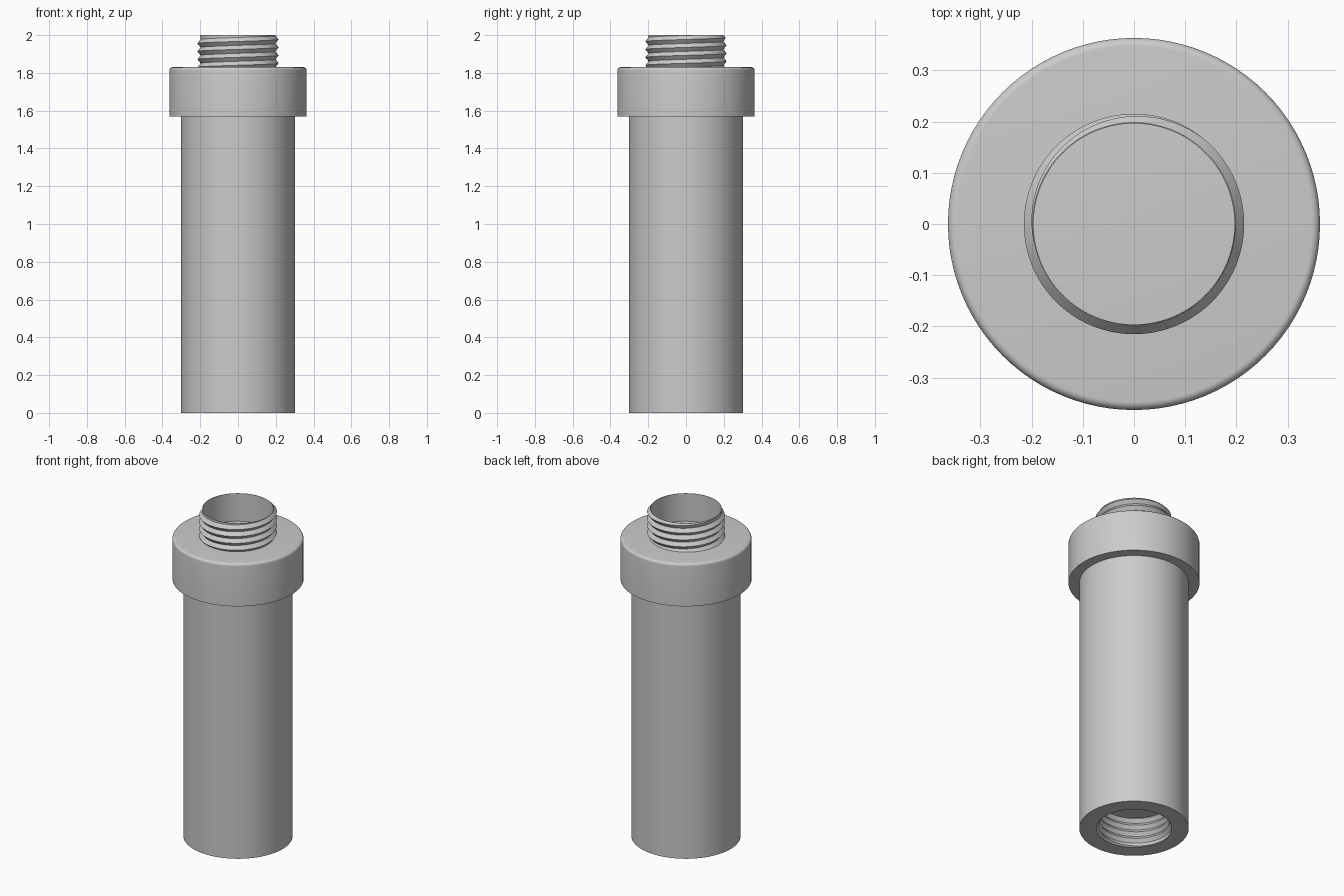
import bpy, bmesh, math

if "Cube" in bpy.data.objects:
    bpy.data.objects.remove(bpy.data.objects["Cube"])

SEG = 96


def surface(name, rows, point, flip=False, angle=30):
    """Revolve rows around z; point(k, t) gives (radius, z), t = turn fraction."""
    bm = bmesh.new()
    grid = []
    for k in range(rows):
        ring = []
        for i in range(SEG + 1):
            t = i / SEG
            r, z = point(k, t)
            a = t * math.tau
            ring.append(bm.verts.new((r * math.cos(a), r * math.sin(a), z)))
        grid.append(ring)
    for k in range(rows - 1):
        for i in range(SEG):
            f = [grid[k][i], grid[k][i + 1], grid[k + 1][i + 1], grid[k + 1][i]]
            bm.faces.new(f[::-1] if flip else f)
    bmesh.ops.remove_doubles(bm, verts=bm.verts, dist=1e-5)
    me = bpy.data.meshes.new(name)
    bm.to_mesh(me)
    bm.free()
    ob = bpy.data.objects.new(name, me)
    bpy.context.collection.objects.link(ob)
    bpy.ops.object.select_all(action='DESELECT')
    ob.select_set(True)
    bpy.context.view_layer.objects.active = ob
    bpy.ops.object.shade_smooth_by_angle(angle=math.radians(angle))
    return ob


def lathe(name, profile):
    return surface(name, len(profile), lambda k, t: profile[k])


def thread(name, z0, z1, pitch, root, crest, limit, flip=False):
    """Helical V thread clipped to z0..z1; limit(z, r) shapes the lead-in."""
    rows = 2 * int((z1 - z0) / pitch) + 8

    def point(k, t):
        z = z0 + (k / 2 - 2 + t) * pitch
        z = min(max(z, z0), z1)
        phase = ((z - z0) / pitch - t) % 1.0
        r = root + (crest - root) * (1 - abs(2 * phase - 1))
        return limit(z, r), z
    return surface(name, rows, point, flip, 20)


# Main tube and collar with a rounded upper edge
R, TOP, B = 0.363, 1.83, 0.016
bevel = [(R - B + B * math.cos(a), TOP - B + B * math.sin(a))
         for a in (j * math.pi / 12 for j in range(7))]
lathe("body_and_collar",
      [(0.209, 0), (0.303, 0), (0.303, 1.57), (R, 1.57)] + bevel + [(0, TOP)])

# Male threaded neck with a smooth bore
thread("neck_thread", TOP, 2.0, 0.042, 0.198, 0.215,
       lambda z, r: min(r, 0.198 + (2.0 - z)))
lathe("neck_bore", [(0.198, 2.0), (0.196, 2.0), (0.196, TOP)])

# Female threaded socket in the base
thread("socket_thread", 0.0, 0.18, 0.042, 0.209, 0.193,
       lambda z, r: max(r, 0.209 - z), flip=True)
lathe("socket_floor", [(0, 0.18), (0.209, 0.18)])
